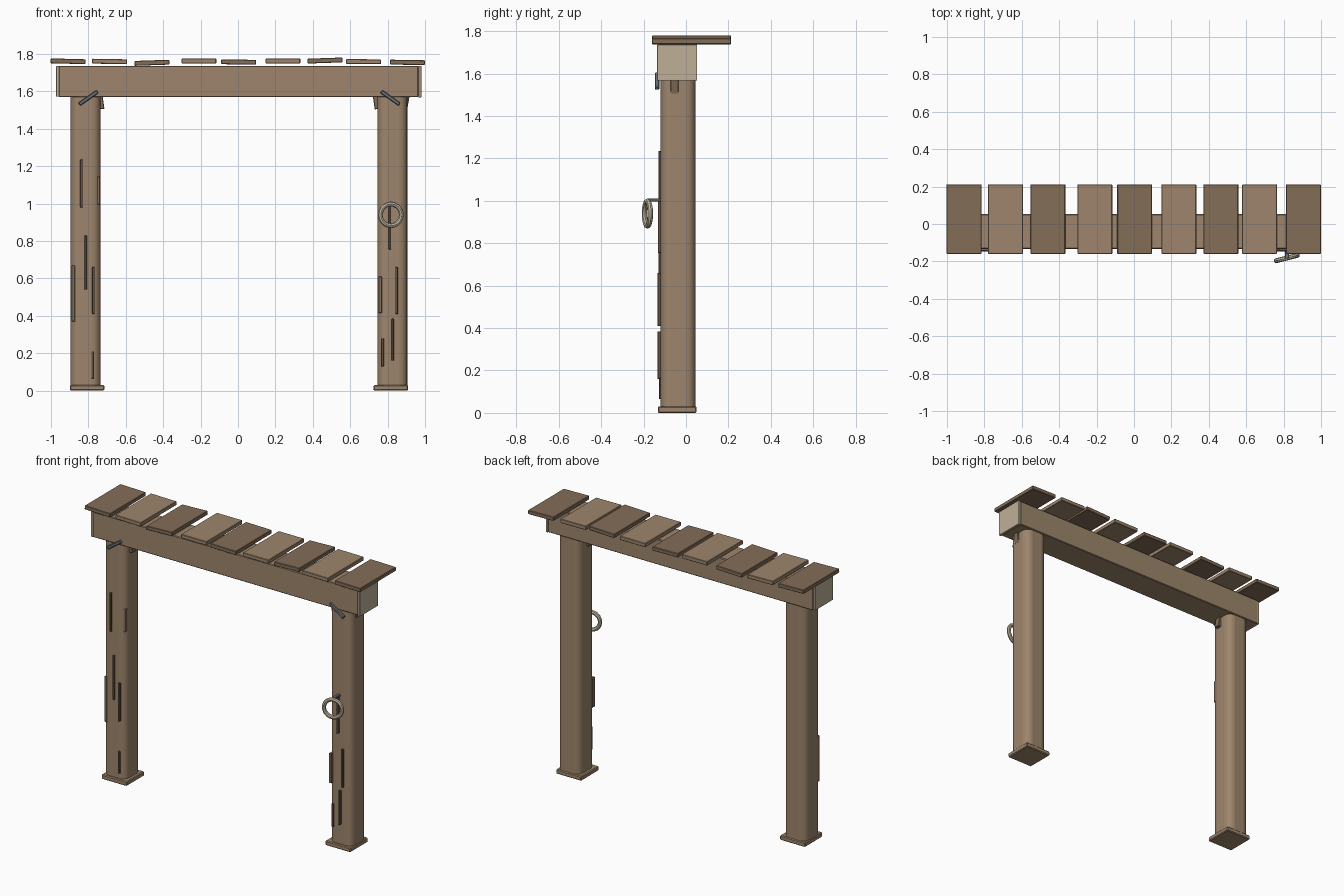
import bpy, math
from mathutils import Vector

if "Cube" in bpy.data.objects:
    bpy.data.objects.remove(bpy.data.objects["Cube"])


def material(name, rgb):
    m = bpy.data.materials.new(name)
    m.diffuse_color = (*rgb, 1)
    m.use_nodes = True
    m.node_tree.nodes["Principled BSDF"].inputs["Base Color"].default_value = m.diffuse_color
    return m


WOOD = material("wood", (0.34, 0.235, 0.15))
DARK = material("dark_wood", (0.23, 0.155, 0.098))
CRACK = material("crack_wood", (0.12, 0.08, 0.05))
CAP = material("end_grain", (0.52, 0.43, 0.31))
METAL = material("metal", (0.16, 0.17, 0.19))
RING = material("ring_cream", (0.55, 0.48, 0.36))


def finish(ob, name, mat, smooth=False):
    ob.name = name
    ob.data.materials.append(mat)
    if smooth:
        bpy.ops.object.shade_smooth_by_angle(angle=math.radians(40))
    return ob


def box(name, lo, hi, mat, bevel=0.0, segs=1, rot=(0, 0, 0), smooth=False):
    lo, hi = Vector(lo), Vector(hi)
    bpy.ops.mesh.primitive_cube_add(size=1, location=(lo + hi) / 2)
    ob = bpy.context.object
    ob.scale = hi - lo
    bpy.ops.object.transform_apply(location=False, rotation=False, scale=True)
    ob.rotation_euler = rot
    if bevel:
        b = ob.modifiers.new("bevel", "BEVEL")
        b.width, b.segments = bevel, segs
    return finish(ob, name, mat, smooth)


def post(name, cx):
    # rounded-square column: only the upright edges are bevelled
    ob = box(name, (cx - 0.08, -0.12, 0.02), (cx + 0.08, 0.045, 1.575), WOOD)
    me = ob.data
    attr = me.attributes.new("bevel_weight_edge", "FLOAT", "EDGE")
    for e in me.edges:
        a, b = (me.vertices[i].co for i in e.vertices)
        attr.data[e.index].value = 1.0 if abs(a.z - b.z) > 0.1 else 0.0
    mod = ob.modifiers.new("bevel", "BEVEL")
    mod.limit_method, mod.width, mod.segments = "WEIGHT", 0.045, 5
    bpy.ops.object.shade_smooth_by_angle(angle=math.radians(40))


# Posts and foot plates
for side, cx, fx in (("left", -0.815, -0.807), ("right", 0.825, 0.817)):
    post(side + "_post", cx)
    box(side + "_foot", (fx - 0.092, -0.133, 0), (fx + 0.092, 0.05, 0.03),
        WOOD, 0.005)

# Beam with pale end caps
box("beam", (-0.96, -0.133, 1.57), (0.965, 0.053, 1.737), WOOD, 0.004)
box("left_end_cap", (-0.972, -0.137, 1.572), (-0.955, 0.05, 1.735), CAP, 0.002)
box("right_end_cap", (0.965, -0.137, 1.567), (0.98, 0.053, 1.737), CAP, 0.002)

# Roof planks: centre x, centre z, tilt in degrees
planks = [(-0.909, 1.761, 1.5), (-0.687, 1.76, 1), (-0.46, 1.753, -2),
          (-0.209, 1.762, 0), (0.003, 1.757, 1), (0.24, 1.762, 0),
          (0.465, 1.765, -2), (0.671, 1.759, 0.5), (0.906, 1.755, 1)]
for i, (x, z, tilt) in enumerate(planks):
    box(f"plank_{i + 1}", (x - 0.093, -0.16, z - 0.013),
        (x + 0.093, 0.212, z + 0.013), WOOD if i % 2 else DARK, 0.003,
        rot=(0, math.radians(tilt), 0))

# Raised cracks on the posts: x, bottom z, top z, front y, width
cracks = [(-0.837, 0.98, 1.235, -0.13, 0.013), (-0.814, 0.54, 0.83, -0.13, 0.012),
          (-0.773, 0.41, 0.66, -0.133, 0.014), (-0.88, 0.37, 0.67, -0.115, 0.018),
          (-0.777, 0.065, 0.21, -0.127, 0.014), (-0.748, 0.995, 1.145, -0.11, 0.02),
          (0.812, 0.755, 1.0, -0.133, 0.014), (0.76, 0.415, 0.61, -0.13, 0.018),
          (0.848, 0.41, 0.66, -0.135, 0.014), (0.882, 0.505, 0.65, -0.107, 0.02),
          (0.772, 0.13, 0.28, -0.127, 0.015), (0.828, 0.16, 0.385, -0.135, 0.012)]
for i, (x, z0, z1, y, w) in enumerate(cracks):
    box(f"crack_{i + 1}", (x - w / 2, y, z0), (x + w / 2, y + 0.03, z1),
        CRACK if w < 0.016 else DARK, 0.002)

# Wedge pegs under the beam, beside the posts
for i, x in enumerate((-0.733, 0.74, 0.897)):
    box(f"peg_{i + 1}", (x - 0.014, -0.073, 1.505), (x + 0.014, -0.035, 1.575),
        DARK, 0.003, rot=(0, math.radians(10 if x > 0.8 else -8), 0))

# Slanted metal nails at the joints
for side, x, a in (("left", -0.8, -35), ("right", 0.815, 35)):
    box(side + "_nail", (x - 0.06, -0.147, 1.555), (x + 0.06, -0.125, 1.575),
        METAL, 0.004, rot=(0, math.radians(a), 0))

# Hook and hanging ring
box("ring_hook", (0.808, -0.185, 0.997), (0.828, -0.1, 1.012), METAL, 0.003)
bpy.ops.mesh.primitive_torus_add(
    major_radius=0.058, minor_radius=0.013, major_segments=20, minor_segments=8,
    location=(0.817, -0.182, 0.94),
    rotation=(math.radians(90), 0, math.radians(14)))
finish(bpy.context.object, "hanging_ring", RING, True)
